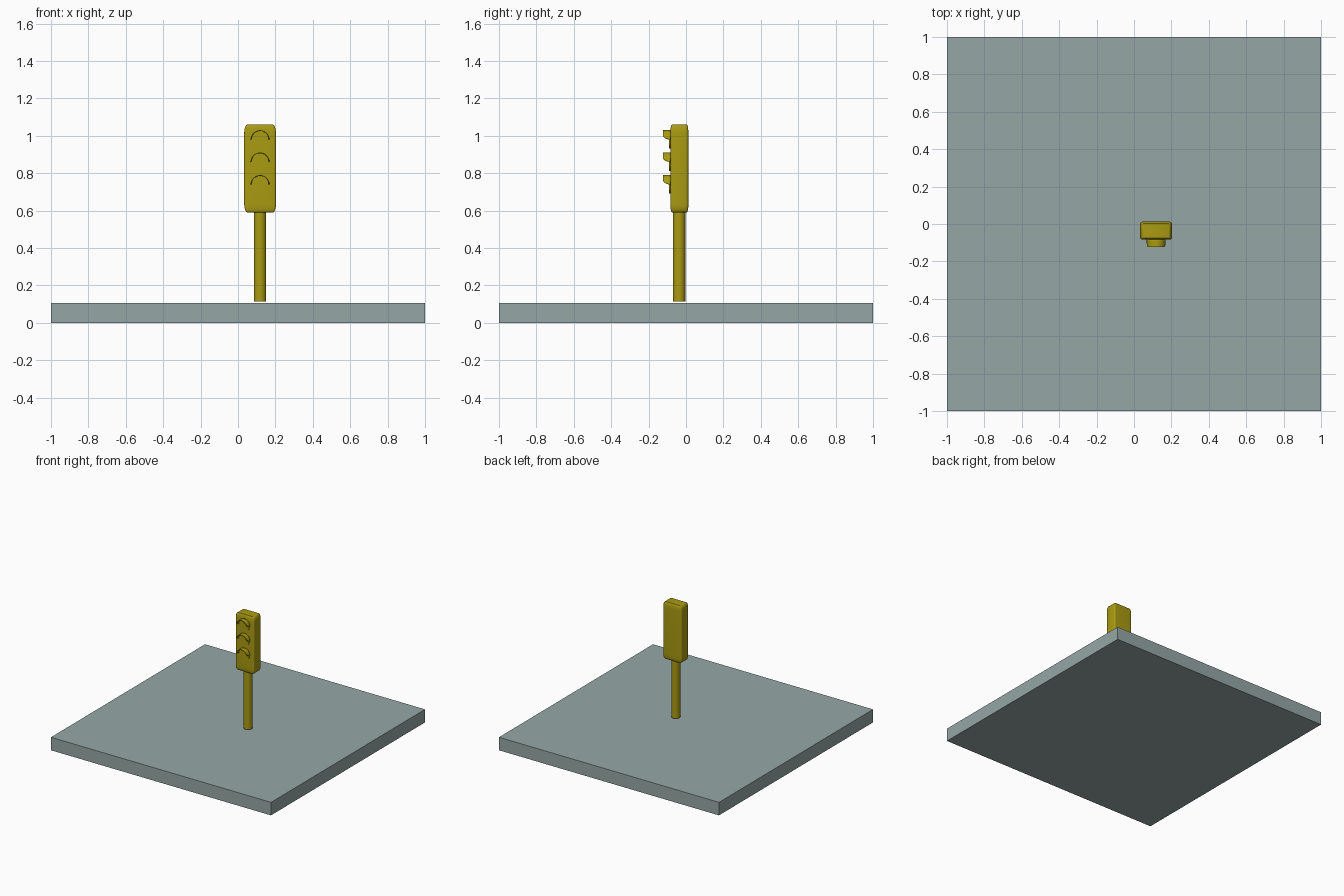
import bpy, bmesh, math

if "Cube" in bpy.data.objects:
    bpy.data.objects.remove(bpy.data.objects["Cube"])


def material(name, rgb):
    m = bpy.data.materials.new(name)
    m.diffuse_color = (*rgb, 1)
    m.use_nodes = True
    m.node_tree.nodes["Principled BSDF"].inputs["Base Color"].default_value = m.diffuse_color
    return m


yellow = material("olive yellow", (0.40, 0.325, 0.006))
grey = material("pale grey green", (0.30, 0.39, 0.38))


def finish(obj, name, mat, smooth=True):
    obj.name = name
    obj.data.materials.append(mat)
    if smooth:
        bpy.ops.object.select_all(action='DESELECT')
        obj.select_set(True)
        bpy.context.view_layer.objects.active = obj
        bpy.ops.object.shade_smooth_by_angle(angle=math.radians(35))
    return obj


def box(name, lo, hi, mat, bevel=0):
    # bevel is a fraction of each side, so it stretches with the box
    bm = bmesh.new()
    bmesh.ops.create_cube(bm, size=1)
    if bevel:
        bmesh.ops.bevel(bm, geom=bm.edges[:], offset=bevel, segments=5,
                        profile=0.5, affect='EDGES')
    bmesh.ops.scale(bm, vec=[h - l for l, h in zip(lo, hi)], verts=bm.verts)
    bmesh.ops.translate(bm, vec=[(l + h) / 2 for l, h in zip(lo, hi)], verts=bm.verts)
    me = bpy.data.meshes.new(name)
    bm.to_mesh(me)
    bm.free()
    obj = bpy.data.objects.new(name, me)
    bpy.context.collection.objects.link(obj)
    return finish(obj, name, mat, bool(bevel))


def cylinder(name, radius, depth, loc, mat, rot=(0, 0, 0)):
    bpy.ops.mesh.primitive_cylinder_add(vertices=32, radius=radius, depth=depth,
                                        location=loc, rotation=rot)
    return finish(bpy.context.object, name, mat)


def visor(name, cx, cz, y_back, y_front, radius, mat):
    # half-round hood whose lower edges curve upward toward the front
    rows, cols = 8, 24
    bm = bmesh.new()
    grid = []
    for i in range(rows + 1):
        t = math.sin(i / rows * math.pi / 2)
        low = math.asin(0.5 * (1 - math.sqrt(max(0, 1 - t * t))))
        y = y_back + (y_front - y_back) * t
        row = []
        for j in range(cols + 1):
            a = low + (math.pi - 2 * low) * j / cols
            row.append(bm.verts.new((cx + radius * math.cos(a), y,
                                     cz + radius * math.sin(a))))
        grid.append(row)
    for i in range(rows):
        for j in range(cols):
            bm.faces.new((grid[i][j], grid[i + 1][j],
                          grid[i + 1][j + 1], grid[i][j + 1]))
    bmesh.ops.recalc_face_normals(bm, faces=bm.faces)
    if sum(f.normal.z for f in bm.faces) < 0:
        bmesh.ops.reverse_faces(bm, faces=bm.faces)
    me = bpy.data.meshes.new(name)
    bm.to_mesh(me)
    bm.free()
    obj = bpy.data.objects.new(name, me)
    bpy.context.collection.objects.link(obj)
    shell = obj.modifiers.new("shell", 'SOLIDIFY')
    shell.thickness = 0.004
    shell.offset = -1
    return finish(obj, name, mat)


CX = 0.118

# ground slab
box("base_slab", (-1, -1, 0), (1, 1, 0.107), grey)

# pole and signal housing
cylinder("pole", 0.033, 0.485, (CX, -0.037, 0.3575), yellow)
box("signal_housing", (0.033, -0.084, 0.59), (0.203, 0.013, 1.06), yellow, bevel=0.1)

# three lenses, each under a hood
for label, z in (("top", 0.98), ("middle", 0.861), ("bottom", 0.74)):
    cylinder(label + "_lens", 0.048, 0.02, (CX, -0.082, z), yellow,
             (math.pi / 2, 0, 0))
    visor(label + "_visor", CX, z, -0.083, -0.123, 0.05, yellow)
